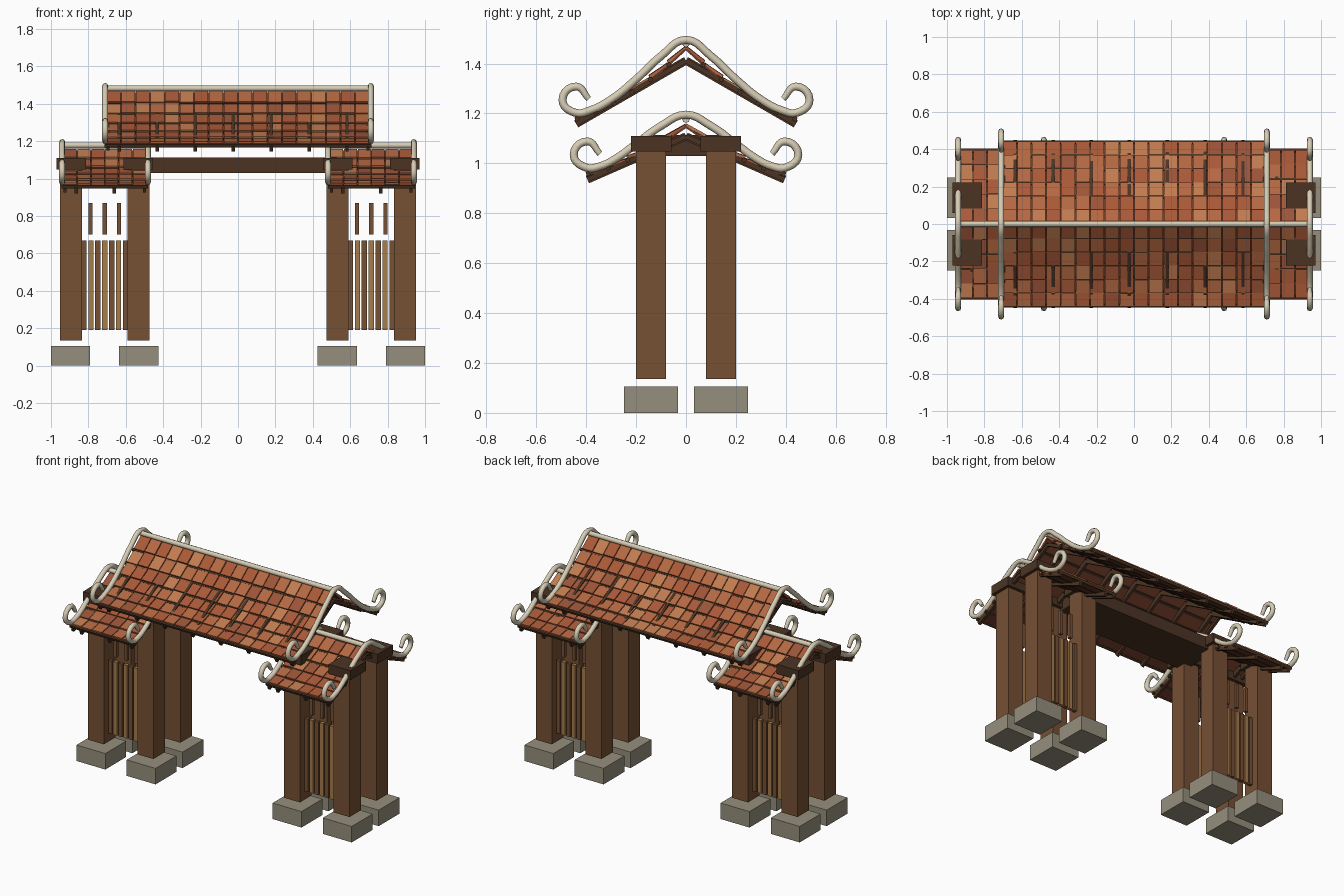
import bpy, bmesh, math, random
from mathutils import Matrix, Vector

if "Cube" in bpy.data.objects:
    bpy.data.objects.remove(bpy.data.objects["Cube"])
random.seed(4)

def mat(name, c):
    m = bpy.data.materials.new(name)
    m.diffuse_color = (*c, 1)
    m.use_nodes = True
    m.node_tree.nodes["Principled BSDF"].inputs["Base Color"].default_value = m.diffuse_color
    return m

STONE = mat("stone", (.30, .275, .205))
WOOD = mat("wood", (.18, .08, .034))
DARK = mat("dark_wood", (.07, .034, .017))
TAN = mat("tan_wood", (.38, .20, .07))
BONE = mat("pale_trim", (.68, .61, .46))
TILES = [mat("tile_red", (.40, .10, .04)), mat("tile_orange", (.46, .14, .055)),
         mat("tile_tan", (.53, .20, .08)), mat("tile_brown", (.33, .09, .04))]
UNDER = mat("roof_underlay", (.16, .045, .022))

def finish(bm, name, mats):
    me = bpy.data.meshes.new(name)
    bm.to_mesh(me)
    bm.free()
    for m in mats:
        me.materials.append(m)
    ob = bpy.data.objects.new(name, me)
    bpy.context.collection.objects.link(ob)
    return ob

def add_box(bm, centre, size, tilt=0, index=0):
    m = (Matrix.Translation(centre) @ Matrix.Rotation(tilt, 4, 'X')
         @ Matrix.Diagonal((*size, 1)))
    g = bmesh.ops.create_cube(bm, size=1, matrix=m)
    for f in {f for v in g['verts'] for f in v.link_faces}:
        f.material_index = index

def box(name, x, y, z, m):
    bm = bmesh.new()
    add_box(bm, ((x[0]+x[1])/2, (y[0]+y[1])/2, (z[0]+z[1])/2),
            (x[1]-x[0], y[1]-y[0], z[1]-z[0]))
    return finish(bm, name, [m])

def strip(bm, x, w, p, q, t, index=0):
    """bar of width w and thickness t running from p to q in the y-z plane"""
    d = Vector(q) - Vector(p)
    add_box(bm, (x, (p[0]+q[0])/2, (p[1]+q[1])/2), (w, d.length, t),
            math.atan2(d.y, d.x), index)

def tube(name, pts, r=.016, end=1.0):
    cu = bpy.data.curves.new(name, 'CURVE')
    cu.dimensions = '3D'
    cu.bevel_depth, cu.bevel_resolution, cu.resolution_u = r, 2, 5
    cu.use_fill_caps = True
    s = cu.splines.new('BEZIER')
    s.bezier_points.add(len(pts) - 1)
    for b, p in zip(s.bezier_points, pts):
        b.co = p
        b.handle_left_type = b.handle_right_type = 'AUTO'
    s.bezier_points[0].radius = s.bezier_points[-1].radius = end
    s.use_smooth = True
    cu.materials.append(BONE)
    ob = bpy.data.objects.new(name, cu)
    bpy.context.collection.objects.link(ob)

def roof(name, x0, x1, ye, zr, ze, rafter, cols, rows, trim, ridge_z, ridge_x):
    prof = lambda s: (s*ye, zr - (zr - ze)*(1.5*s - .5*s*s))
    w = (x1 - x0)/cols
    tiles, under, battens, rafters = (bmesh.new() for _ in range(4))
    for side in (-1, 1):
        flip = lambda p: (p[0]*side, p[1])
        for i in range(rows):
            a, b = prof(i/rows), prof((i+1)/rows)
            # overlapping tiles, lower edge lifted over the next row
            for c in range(cols):
                j = random.uniform(-.002, .002)
                strip(tiles, x0 + w*(c+.5), w - .005, flip((a[0], a[1]+.002+j)),
                      flip((b[0], b[1]+.012+j)), .012, random.choice([0, 0, 1, 1, 2, 3]))
            strip(under, (x0+x1)/2, x1-x0-.004, flip((a[0], a[1]-.004)),
                  flip((b[0], b[1]-.004)), .008)
            # batten at each row joint
            strip(battens, (x0+x1)/2, x1-x0+.02, flip((b[0]-.012, b[1]+.004)),
                  flip((b[0]+.004, b[1]-.003)), .018)
        # straight rafters
        x = x0 + .07
        while x < x1:
            strip(rafters, x, .018, (0, rafter[0]), (side*ye, rafter[1]), .032)
            x += .203
        # bargeboards seen under the gable edges
        for bx in (x0+.01, x1-.01):
            strip(rafters, bx, .018, (0, rafter[0]), (side*ye, rafter[1]), .02)
    finish(tiles, name + "_tiles", TILES)
    finish(under, name + "_underlay", [UNDER])
    finish(battens, name + "_battens", [DARK])
    finish(rafters, name + "_rafters", [DARK])
    # curled gable trims and ridge pole
    for tx in ridge_x:
        path = [(tx, y, z) for y, z in reversed(trim)]
        path += [(tx, -y, z) for y, z in trim[1:]]
        tube(name + "_gable_trim", path, .016, .75)
    tube(name + "_ridge", [(ridge_x[0], 0, ridge_z), (ridge_x[1], 0, ridge_z)])

# footings, posts and caps
for sx in (-1, 1):
    for px in (.8925, .5325):
        for sy in (-1, 1):
            x, y = sx*px, sy*.14
            bx = sx*(.895 if px > .7 else .53)
            box("stone_footing", (bx-.105, bx+.105), (y-.108, y+.108), (0, .105), STONE)
            box("post", (x-.058, x+.058), (y-.06, y+.06), (.135, 1.06), WOOD)
            box("post_cap", (x-.079, x+.079), (y-.081, y+.081), (1.048, 1.11), DARK)

# side screens between the posts
for sx in (-1, 1):
    for y in (-.14, .14):
        for i in range(7):
            x = sx*.7125 + (i-3)*.037
            box("screen_slat", (x-.014, x+.014), (y-.012, y+.012), (.19, .67),
                TAN if i % 2 else WOOD)
        for i in (-1, 0, 1):
            x = sx*.7125 + i*.076
            box("upper_slat", (x-.011, x+.011), (y-.011, y+.011), (.70, .87), WOOD)

# lintel
box("lintel", (-.53, .53), (-.15, .15), (1.03, 1.113), DARK)

# main roof
main_trim = [(0, 1.495), (.1, 1.43), (.2, 1.337), (.3, 1.256), (.38, 1.214),
             (.445, 1.203), (.495, 1.255), (.44, 1.308), (.39, 1.258)]
roof("main_roof", -.705, .705, .44, 1.462, 1.178, (1.412, 1.158), 18, 6,
     main_trim, 1.482, (-.71, .71))

# side roofs
side_trim = [(0, 1.195), (.1, 1.15), (.2, 1.078), (.28, 1.02), (.34, .99),
             (.40, .983), (.45, 1.035), (.395, 1.088), (.345, 1.038)]
for s, label in ((-1, "left_roof"), (1, "right_roof")):
    xs = sorted((s*.49, s*.935))
    roof(label, *xs, .395, 1.15, .958, (1.108, .935), 6, 5,
         side_trim, 1.178, sorted((s*.482, s*.94)))
